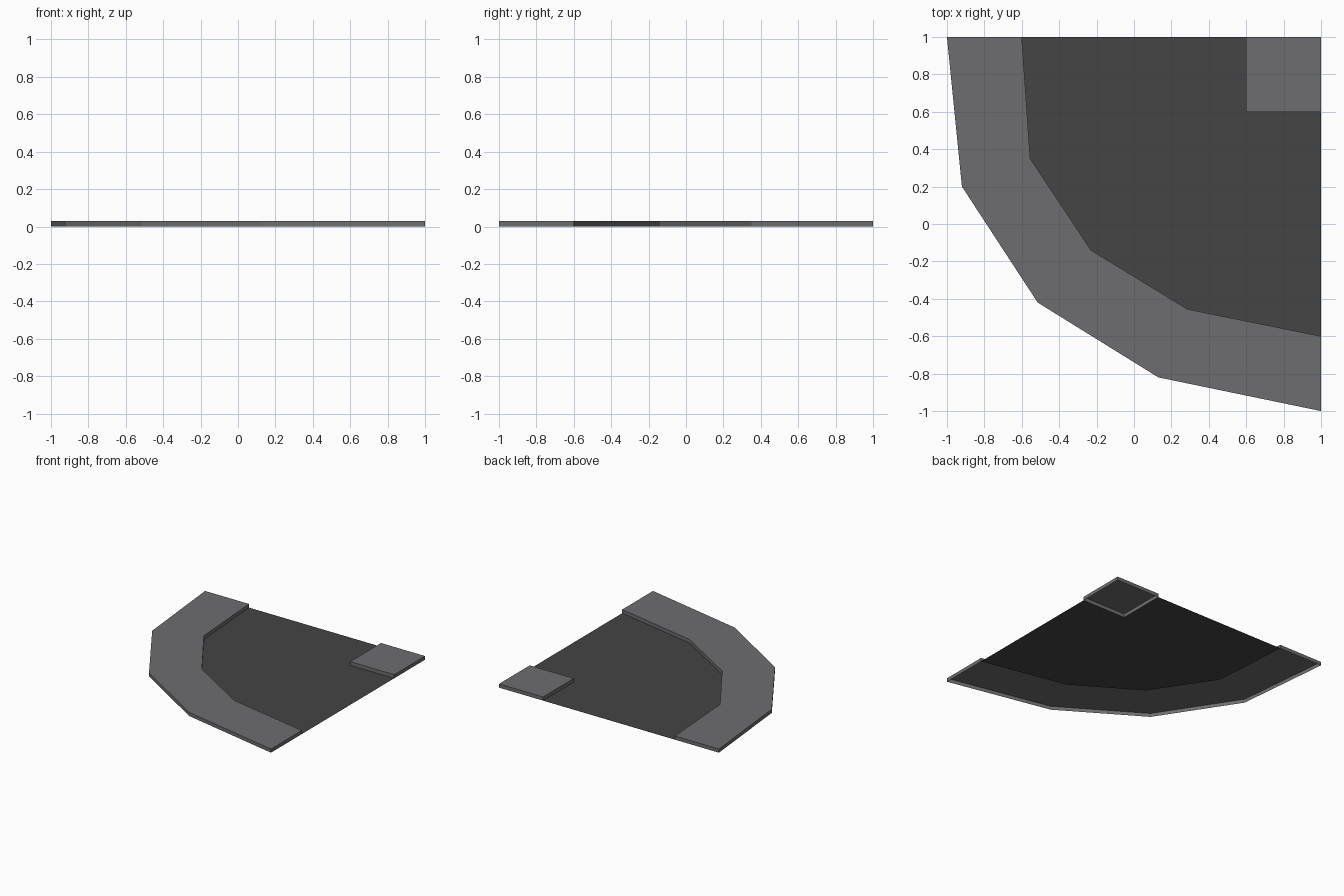
import bpy, bmesh

if "Cube" in bpy.data.objects:
    bpy.data.objects.remove(bpy.data.objects["Cube"])

H = 0.03  # kerb height


def material(name, rgb):
    m = bpy.data.materials.new(name)
    m.diffuse_color = (*rgb, 1)
    m.use_nodes = True
    m.node_tree.nodes["Principled BSDF"].inputs["Base Color"].default_value = m.diffuse_color
    return m


PAVING = material("paving_grey", (0.155, 0.155, 0.163))
ASPHALT = material("asphalt_dark", (0.058, 0.058, 0.058))


def slab(name, outline, mat, height=0):
    """Flat counter-clockwise outline; a height adds walls and leaves the bottom open."""
    bm = bmesh.new()
    top = [bm.verts.new((x, y, height)) for x, y in outline]
    bm.faces.new(top)
    if height:
        low = [bm.verts.new((x, y, 0)) for x, y in outline]
        for i in range(len(top)):
            j = (i + 1) % len(top)
            bm.faces.new((low[i], low[j], top[j], top[i]))
    me = bpy.data.meshes.new(name)
    bm.to_mesh(me)
    bm.free()
    me.materials.append(mat)
    bpy.context.collection.objects.link(bpy.data.objects.new(name, me))


outer = [(-1, 1), (-0.92, 0.20), (-0.515, -0.42), (0.13, -0.82), (1, -1)]
inner = [(-0.6, 1), (-0.555, 0.35), (-0.23, -0.14), (0.285, -0.455), (1, -0.6)]

# Curved pavement on the outside of the bend
slab("outer_pavement", outer + inner[::-1], PAVING, H)
# Small square pavement on the inside of the bend
slab("corner_pavement", [(0.6, 0.6), (1, 0.6), (1, 1), (0.6, 1)], PAVING, H)
# Road surface between the two
slab("road", inner + [(1, 0.6), (0.6, 0.6), (0.6, 1)], ASPHALT)
